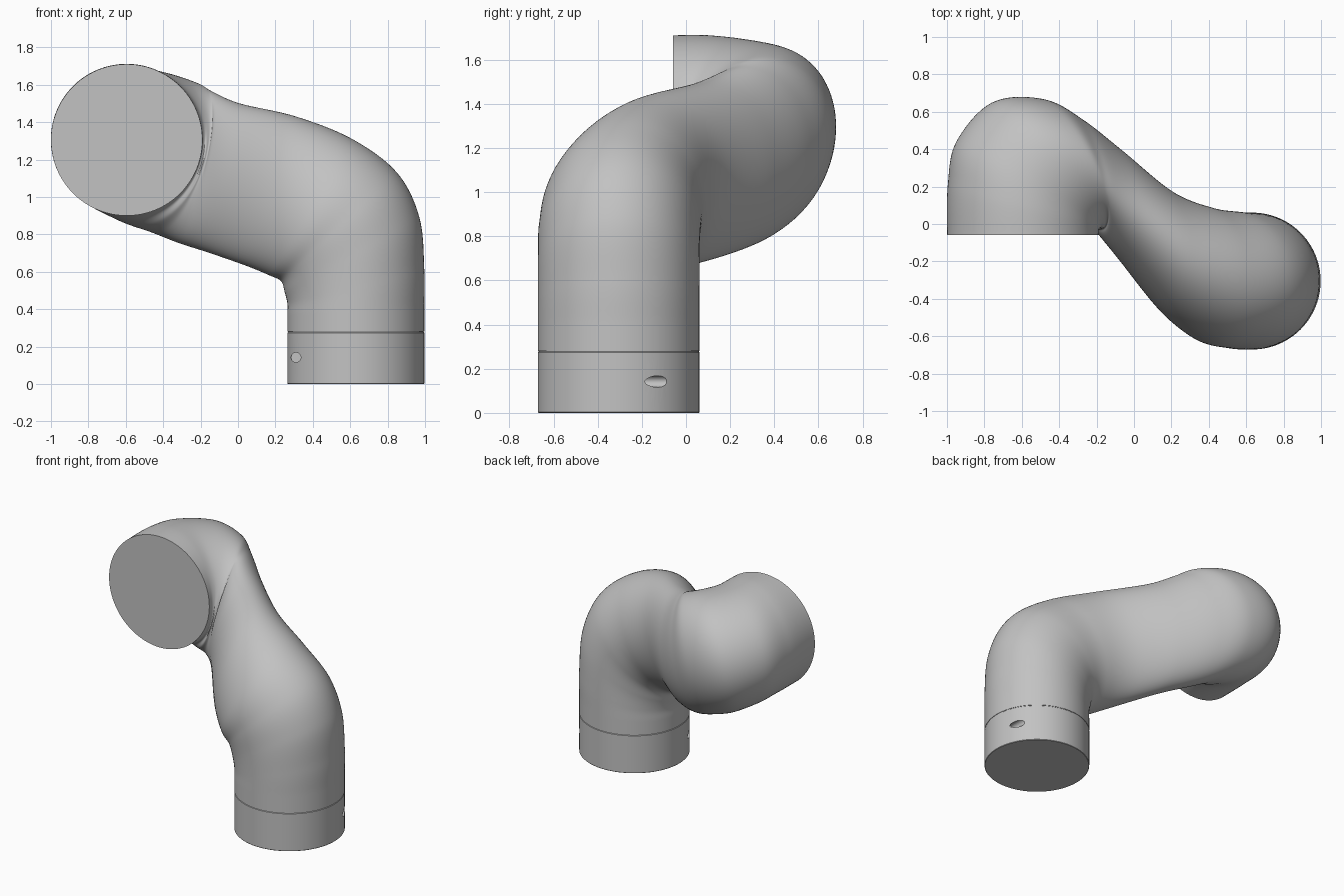
import bpy, bmesh, math
from mathutils import Vector

cube = bpy.data.objects.get("Cube")
if cube:
    bpy.data.objects.remove(cube)

SIDES = 96
STEPS = 10
RADIUS = 0.366
BASE_X, BASE_Y = 0.63, -0.305
SEAM = 0.28

grey = bpy.data.materials.new("plain grey")
grey.use_nodes = True
colour = (0.54, 0.54, 0.54, 1)
grey.diffuse_color = colour
grey.node_tree.nodes["Principled BSDF"].inputs["Base Color"].default_value = colour


def loft(name, sections):
    """Skin a capped tube over elliptical sections: centre, side axis, upper axis."""
    bm = bmesh.new()
    rings = []
    for centre, side, upper in sections:
        ring = []
        for i in range(SIDES):
            a = math.tau * i / SIDES
            ring.append(bm.verts.new(centre + side * math.cos(a) + upper * math.sin(a)))
        rings.append(ring)
    for low, high in zip(rings, rings[1:]):
        for i in range(SIDES):
            j = (i + 1) % SIDES
            bm.faces.new((low[i], low[j], high[j], high[i]))
    bm.faces.new(rings[0])
    bm.faces.new(rings[-1])
    bmesh.ops.recalc_face_normals(bm, faces=bm.faces)
    mesh = bpy.data.meshes.new(name)
    bm.to_mesh(mesh)
    bm.free()
    mesh.materials.append(grey)
    obj = bpy.data.objects.new(name, mesh)
    bpy.context.collection.objects.link(obj)
    return obj


def smooth(obj):
    bpy.ops.object.select_all(action="DESELECT")
    obj.select_set(True)
    bpy.context.view_layer.objects.active = obj
    bpy.ops.object.shade_smooth_by_angle(angle=math.radians(35))


def catmull(a, b, c, d, t):
    """Smooth blend between rows b and c."""
    return [0.5 * (2 * q + (r - p) * t + (2 * p - 5 * q + 4 * r - s) * t ** 2
                   + (3 * q - p - 3 * r + s) * t ** 3)
            for p, q, r, s in zip(a, b, c, d)]


# Bent pipe: centre x y z, side axis x y z, upper axis x z
keys = [
    (BASE_X, BASE_Y, SEAM, 0, RADIUS, 0, RADIUS, 0),
    (BASE_X, BASE_Y, 0.39, 0, RADIUS, 0, RADIUS, 0.02),
    (BASE_X, BASE_Y, 0.52, 0, RADIUS, 0, RADIUS, 0.09),
    (0.61, BASE_Y, 0.69, 0, RADIUS, 0, 0.36, 0.2),
    (0.54, -0.3, 0.84, 0, RADIUS, 0, 0.31, 0.29),
    (0.39, -0.27, 0.945, 0, 0.36, 0, 0.22, 0.365),
    (0.18, -0.15, 1.03, 0, 0.33, 0, 0.13, 0.4),
    (-0.07, 0.1, 1.1, -0.01, 0.3, 0, 0.08, 0.4),
    (-0.23, 0.25, 1.16, -0.07, 0.32, 0.02, 0.09, 0.405),
    (-0.34, 0.32, 1.21, -0.16, 0.35, 0.05, 0.12, 0.4),
    (-0.47, 0.31, 1.255, -0.28, 0.34, 0.08, 0.12, 0.4),
    (-0.565, 0.21, 1.29, -0.38, 0.23, 0.06, 0.07, 0.4),
    (-0.592, 0.09, 1.305, -0.403, 0.12, 0.02, 0.02, 0.405),
    (-0.595, -0.06, 1.305, -0.405, 0, 0, 0, 0.405),
]
padded = [keys[0]] + keys + [keys[-1]]
rows = []
for k in range(len(keys) - 1):
    rows += [catmull(*padded[k:k + 4], s / STEPS) for s in range(STEPS)]
rows.append(keys[-1])
pipe = loft("bent_pipe", [
    (Vector((x, y, z)), Vector((sx, sy, sz)), Vector((ux, 0, uz)))
    for x, y, z, sx, sy, sz, ux, uz in rows])

# Base collar with softened rims, leaving a fine seam under the pipe
rim = 0.003
profile = [(RADIUS - rim, 0), (RADIUS, rim), (RADIUS, SEAM - 2 * rim),
           (RADIUS - rim, SEAM - rim), (RADIUS - rim, SEAM)]
collar = loft("base_collar", [
    (Vector((BASE_X, BASE_Y, z)), Vector((0, r, 0)), Vector((r, 0, 0)))
    for r, z in profile])

# Two opposite blind holes drilled into the collar
for sign in (-1, 1):
    bpy.ops.mesh.primitive_cylinder_add(
        vertices=32, radius=0.026, depth=0.3,
        location=(BASE_X + sign * 0.32, BASE_Y + sign * 0.24, 0.142),
        rotation=(math.pi / 2, 0, 0))
    drill = bpy.context.object
    drill.name = "hole_cutter"
    drill.data.materials.append(grey)
    drill.hide_render = True
    drill.hide_set(True)
    cut = collar.modifiers.new("screw_hole", "BOOLEAN")
    cut.operation = "DIFFERENCE"
    cut.solver = "EXACT"
    cut.object = drill

for part in (pipe, collar):
    smooth(part)
